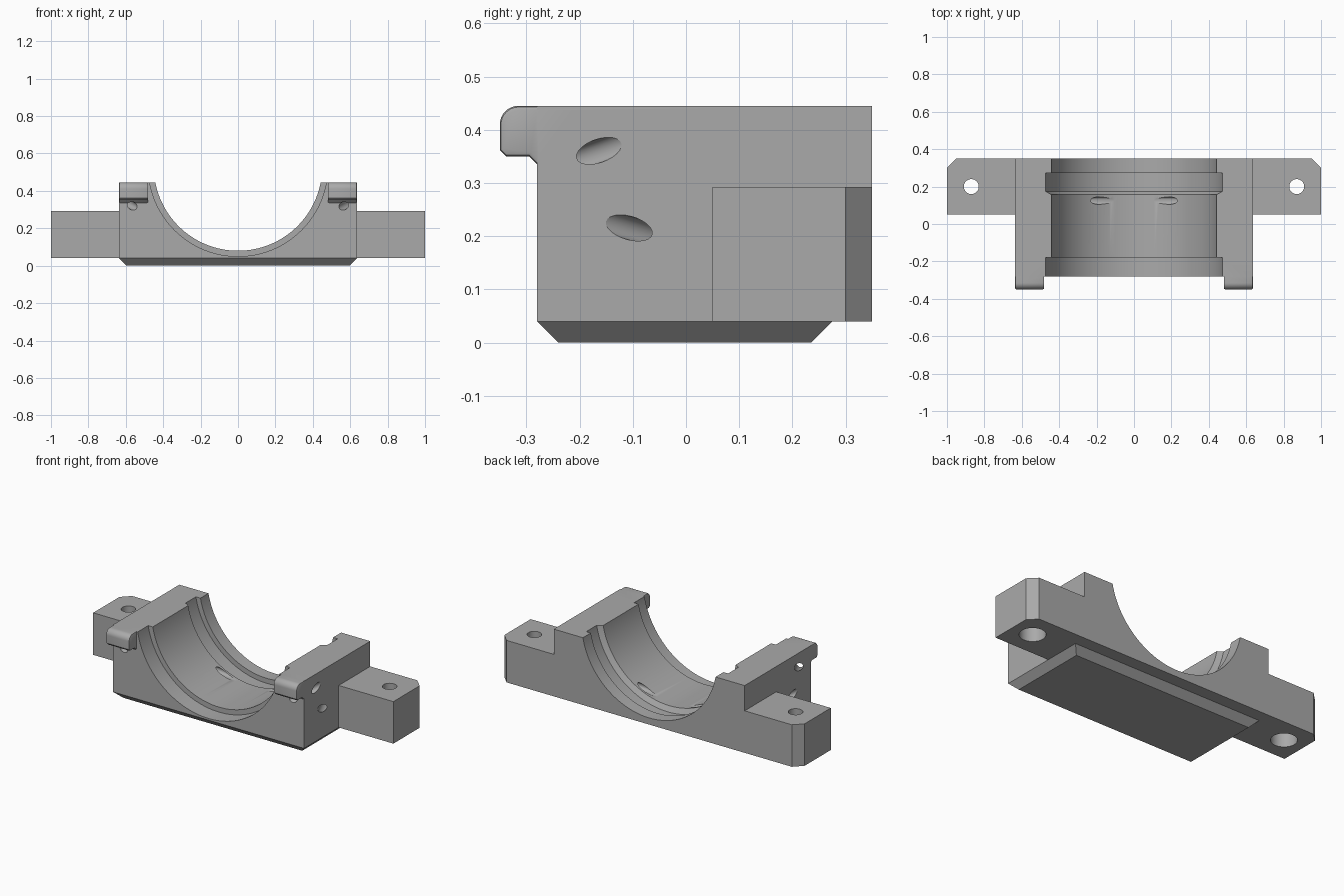
import bpy, bmesh, math
from mathutils import Vector

cube = bpy.data.objects.get("Cube")
if cube:
    bpy.data.objects.remove(cube, do_unlink=True)

grey = bpy.data.materials.new("plain grey")
grey.use_nodes = True
colour = (0.40, 0.40, 0.40, 1)
grey.diffuse_color = colour
grey.node_tree.nodes["Principled BSDF"].inputs["Base Color"].default_value = colour


def finish(name, bm):
    bmesh.ops.recalc_face_normals(bm, faces=bm.faces)
    mesh = bpy.data.meshes.new(name)
    bm.to_mesh(mesh)
    bm.free()
    mesh.materials.append(grey)
    obj = bpy.data.objects.new(name, mesh)
    bpy.context.collection.objects.link(obj)
    return obj


def loft(name, rings, edge_round=0):
    """Solid through matching rings of points, capped at both ends."""
    bm = bmesh.new()
    loops = [[bm.verts.new(p) for p in ring] for ring in rings]
    n = len(loops[0])
    caps = [bm.faces.new(loops[0]), bm.faces.new(loops[-1])]
    for a, b in zip(loops, loops[1:]):
        for i in range(n):
            j = (i + 1) % n
            bm.faces.new((a[i], a[j], b[j], b[i]))
    if edge_round:
        rim = [e for f in caps for e in f.edges]
        bmesh.ops.recalc_face_normals(bm, faces=bm.faces)
        bmesh.ops.bevel(bm, geom=rim, offset=edge_round, segments=2,
                        profile=0.5, affect='EDGES')
    return finish(name, bm)


def rectangle(hx, y0, y1, z):
    return [(-hx, y0, z), (hx, y0, z), (hx, y1, z), (-hx, y1, z)]


def turned(name, profile, origin, axis, sides=32):
    """Round solid: profile of (distance along axis, radius)."""
    origin, axis = Vector(origin), Vector(axis).normalized()
    u = axis.orthogonal().normalized()
    v = axis.cross(u)
    angles = [2 * math.pi * i / sides for i in range(sides)]
    return loft(name, [[origin + axis * t + (u * math.cos(a) + v * math.sin(a)) * r
                        for a in angles] for t, r in profile])


def drill(name, start, end, radius):
    start, end = Vector(start), Vector(end)
    return turned(name, [(0, radius), ((end - start).length, radius)],
                  start, end - start, 24)


def combine(target, tool, operation):
    mod = target.modifiers.new(tool.name, 'BOOLEAN')
    mod.object, mod.operation, mod.solver = tool, operation, 'EXACT'
    tool.hide_render = True
    bpy.context.view_layer.objects.active = target
    bpy.ops.object.modifier_apply(modifier=mod.name)
    bpy.data.objects.remove(tool, do_unlink=True)


# Main block with its tapered foot
block = loft("bearing_cradle", [rectangle(0.636, -0.28, 0.35, z) for z in (0.04, 0.445)])
foot = loft("foot", [rectangle(0.596, -0.24, 0.235, 0),
                     rectangle(0.636, -0.28, 0.275, 0.04)])
combine(block, foot, 'UNION')

# Side profile of the front hooks, with a rounded nose
nose = [(-0.315 + 0.035 * math.cos(a), 0.41 + 0.035 * math.sin(a))
        for a in [math.pi / 2 * (1 + i / 8) for i in range(9)]]
hook_profile = [(-0.2, 0.445)] + nose + [(-0.35, 0.362), (-0.338, 0.35),
                (-0.295, 0.35), (-0.28, 0.335), (-0.2, 0.335)]

for side, s in (("left", 1), ("right", -1)):
    # Mounting ear with a clipped rear corner
    outline = [(0.55, 0.05), (1, 0.05), (1, 0.3), (0.95, 0.35), (0.55, 0.35)]
    ear = loft(side + "_ear", [[(s * x, y, z) for x, y in outline] for z in (0.04, 0.293)])
    combine(block, ear, 'UNION')
    # Front hook
    hook = loft(side + "_hook", [[(s * x, y, z) for y, z in hook_profile]
                                 for x in (0.48, 0.636)], 0.008)
    combine(block, hook, 'UNION')

# Stepped half-round bore
bore = turned("bore", [(-0.5, 0.48), (-0.18, 0.48), (-0.18, 0.45), (0.157, 0.45),
                       (0.175, 0.48), (0.274, 0.48), (0.274, 0.45), (0.5, 0.45)],
              (0, 0, 0.53), (0, 1, 0), 128)
combine(block, bore, 'DIFFERENCE')

for side, s in (("left", 1), ("right", -1)):
    # Bolt hole, wider from below
    bolt = turned(side + "_bolt_hole", [(-0.1, 0.072), (0.19, 0.072), (0.19, 0.04), (0.4, 0.04)],
                  (s * 0.87, 0.2, 0), (0, 0, 1))
    # Slanted hole across the front corner
    corner = drill(side + "_corner_hole", (s * 0.53, -0.338, 0.30),
                   (s * 0.691, -0.073, 0.392), 0.022)
    # Oil passage from the side wall into the bore
    inlet = drill(side + "_inlet", (s * 0.691, -0.201, 0.243),
                  (s * 0.50, 0.126, 0.148), 0.022)
    outlet = drill(side + "_outlet", (s * 0.05, 0.125, 0.108),
                   (s * 0.50, 0.125, 0.148), 0.02)
    for tool in (bolt, corner, inlet, outlet):
        combine(block, tool, 'DIFFERENCE')

bpy.ops.object.select_all(action='DESELECT')
block.select_set(True)
bpy.context.view_layer.objects.active = block
bpy.ops.object.shade_smooth_by_angle(angle=math.radians(25))
